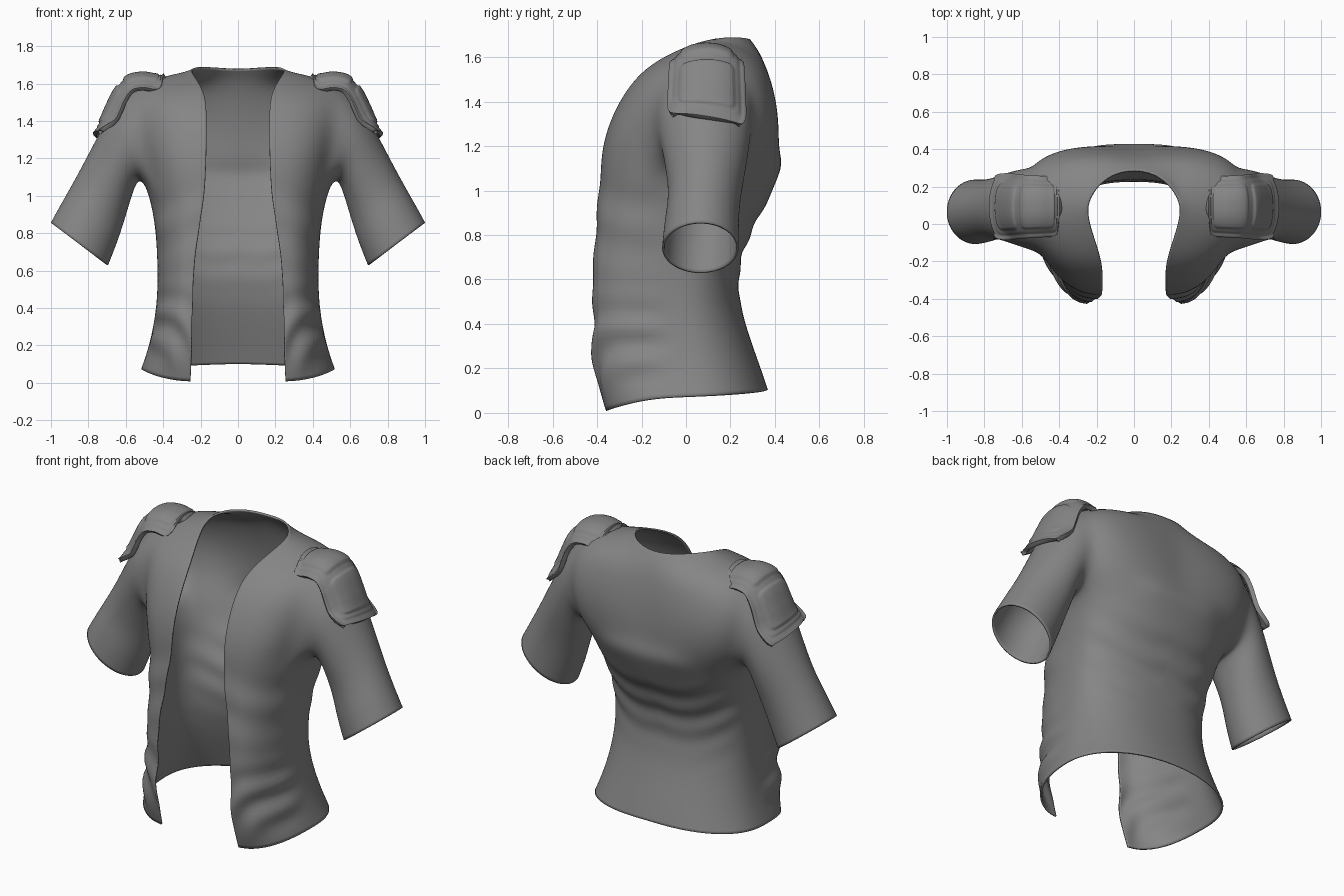
import bpy, bmesh, math
from mathutils import Vector as V

if "Cube" in bpy.data.objects:
    bpy.data.objects.remove(bpy.data.objects["Cube"])

cloth = bpy.data.materials.new("dark_grey")
cloth.diffuse_color = (.235, .235, .235, 1)
cloth.use_nodes = True
cloth.node_tree.nodes["Principled BSDF"].inputs["Base Color"].default_value = cloth.diffuse_color


def bez(a, b, c, t):
    return V(a) * (1 - t) ** 2 + V(b) * 2 * t * (1 - t) + V(c) * t * t


def catmull(pts, u):
    # smooth curve through points, u in 0..1
    n = len(pts) - 1
    i = min(int(u * n), n - 1)
    t = u * n - i
    p = [V(pts[max(0, min(n, i + k))]) for k in (-1, 0, 1, 2)]
    return 0.5 * (2 * p[1] + (p[2] - p[0]) * t + (2 * p[0] - 5 * p[1] + 4 * p[2] - p[3]) * t * t
                  + (3 * p[1] - p[0] - 3 * p[2] + p[3]) * t ** 3)


def sstep(a, b, x):
    t = max(0, min(1, (x - a) / (b - a)))
    return t * t * (3 - 2 * t)


def bump(z, mid, width):
    return math.exp(-((z - mid) / width) ** 2)


def make_object(bm, name):
    me = bpy.data.meshes.new(name)
    bm.to_mesh(me)
    bm.free()
    me.materials.append(cloth)
    ob = bpy.data.objects.new(name, me)
    bpy.context.collection.objects.link(ob)
    me.shade_smooth()
    return ob


# Lower torso rows: z back, z side, z front, half width, back y, side y, front y, front edge x
LOWER = [
    (.105, .075, .008, .52, .37, .02, -.36, .255),
    (.21, .2, .17, .475, .335, .0, -.415, .25),
    (.4, .4, .38, .435, .265, -.02, -.42, .245),
    (.6, .6, .6, .43, .222, -.02, -.42, .24),
    (.8, .8, .8, .44, .28, .0, -.41, .215),
    (.93, .93, .93, .46, .36, .03, -.395, .19),
    (1.06, 1.06, 1.08, .495, .42, .06, -.385, .175)]
# Upper rows: back centre, control, armhole back | armhole front, control, front edge
UPPER = [
    ((0, .415, 1.2), (.4, .45, 1.2), (.51, .29, 1.17), (.48, -.16, 1.18), (.42, -.38, 1.2), (.17, -.372, 1.23)),
    ((0, .4, 1.36), (.44, .46, 1.36), (.55, .31, 1.33), (.51, -.15, 1.34), (.4, -.33, 1.36), (.168, -.31, 1.39)),
    ((0, .375, 1.5), (.44, .41, 1.53), (.56, .28, 1.48), (.52, -.11, 1.48), (.38, -.24, 1.52), (.17, -.205, 1.54)),
    ((0, .34, 1.61), (.38, .34, 1.65), (.54, .19, 1.575), (.53, .0, 1.575), (.39, -.05, 1.615), (.225, -.05, 1.63))]
# Sleeve rings: outer x,z, inner x,z, y centre, y half-width
SLEEVE = [
    (.665, 1.49, .535, 1.09, .085, .215),
    (.775, 1.28, .57, .98, .09, .19),
    (.87, 1.1, .605, .86, .085, .165),
    (.945, .97, .64, .75, .07, .172),
    (1.006, .86, .69, .625, .065, .178)]

# Jacket half: columns 0-6 back, 6-10 side, 10-14 front
bm = bmesh.new()
G = {}
for r, (zb, zs, zf, w, yb, ys, yf, xe) in enumerate(LOWER):
    for c in range(15):
        if c <= 8:
            t = c / 8 * math.pi / 2
            x, y = w * math.sin(t) ** .88, ys + (yb - ys) * max(0, math.cos(t)) ** .88
            z = zb + (zs - zb) * c / 8
        else:
            t = (c - 8) / 6 * math.pi / 2
            x, y = xe + (w - xe) * max(0, math.cos(t)) ** .9, ys + (yf - ys) * math.sin(t) ** .9
            z = zs + (zf - zs) * sstep(0, 1, (c - 8) / 6)
        G[r, c] = bm.verts.new((x, y, z))
for r, (b0, b1, b2, f0, f1, f2) in enumerate(UPPER, 7):
    for c in range(7):
        G[r, c] = bm.verts.new(bez(b0, b1, b2, c / 6))
    for k in range(5):
        G[r, 10 + k] = bm.verts.new(bez(f0, f1, f2, k / 4))
# Back neckline and shoulder seam, shared by back and front
seam = [V((0, .3, 1.675)), V((.15, .265, 1.69))]
seam += [V((.27, .12, 1.69)).lerp(V((.53, .1, 1.605)), k / 4) for k in range(5)]
for c, p in enumerate(seam):
    G[11, c] = bm.verts.new(p)
for c in range(10, 15):
    G[11, c] = G[11, 16 - c]
for r in range(11):
    for c in range(14):
        if r < 6 or c < 6 or c >= 10:
            bm.faces.new((G[r, c], G[r, c + 1], G[r + 1, c + 1], G[r + 1, c]))
# Sleeve grown from the armhole loop
ring = [G[r, 6] for r in range(11, 5, -1)] + [G[6, c] for c in (7, 8, 9)] + [G[r, 10] for r in range(6, 11)]
n = len(ring)
for ox, oz, ix, iz, yc, yh in SLEEVE:
    new = []
    for i in range(n):
        a = math.tau * i / n
        k = .5 + .5 * math.cos(a)
        new.append(bm.verts.new((ix + (ox - ix) * k, yc + yh * math.sin(a), iz + (oz - iz) * k)))
    for i in range(n):
        j = (i + 1) % n
        bm.faces.new((ring[i], ring[j], new[j], new[i]))
    ring = new
bmesh.ops.recalc_face_normals(bm, faces=bm.faces)
if max(bm.faces, key=lambda f: f.calc_center_median().y).normal.y < 0:
    bmesh.ops.reverse_faces(bm, faces=bm.faces)
jacket = make_object(bm, "jacket")
m = jacket.modifiers.new("mirror", 'MIRROR')
m.merge_threshold = .002
s = jacket.modifiers.new("subdivision", 'SUBSURF')
s.levels = s.render_levels = 3
s.boundary_smooth = 'PRESERVE_CORNERS'
dg = bpy.context.evaluated_depsgraph_get()
mesh = bpy.data.meshes.new_from_object(jacket.evaluated_get(dg))
jacket.modifiers.clear()
jacket.data = mesh

# Cloth folds at the waist and back
normals = [v.normal.copy() for v in mesh.vertices]
for v, nrm in zip(mesh.vertices, normals):
    x, y, z = abs(v.co.x), v.co.y, v.co.z
    torso = 1 - sstep(.5, .58, x)
    front = sstep(.02, -.22, y) if y < -.22 else sstep(0, 1, (-.02 - y) / .2)
    back = sstep(.05, .2, y)
    d = .012 * front * bump(z, .3, .18) * math.sin(30 * z - 20 * x + 3 * math.sin(9 * x + 5 * z))
    d += .005 * front * bump(z, .85, .2) * math.sin(26 * z + 12 * x)
    d += .006 * back * bump(z, .74, .18) * math.sin(42 * z - 10 * x + 2 * math.sin(8 * x))
    d += .012 * back * bump(z, 1.12, .06) * (1 - sstep(.15, .35, x))
    v.co += nrm * d * torso
mesh.shade_smooth()
sol = jacket.modifiers.new("cloth_thickness", 'SOLIDIFY')
sol.thickness, sol.offset = .01, -1

# Shoulder pads: curved plate with rolled rim and two raised panels
PAD = [(.398, 0, 1.655), (.43, 0, 1.638), (.51, 0, 1.648), (.59, 0, 1.63),
       (.65, 0, 1.565), (.695, 0, 1.475), (.73, 0, 1.395), (.775, 0, 1.335)]


def panel(u, t, u0, u1, wide, soft):
    # rounded rectangle mask
    dx, dy, r = min(u - u0, u1 - u) * .55, (wide - abs(t)) * .17, .03
    d = min(dx, dy) if max(dx, dy) > r else r - math.hypot(max(0, r - dx), max(0, r - dy))
    return sstep(0, soft, d)


def shoulder_pad(side, name):
    bm = bmesh.new()
    nu, nt = 80, 56
    grid = []
    for i in range(nu + 1):
        u = i / nu
        p = catmull(PAD, u)
        a = math.radians(98 - 78 * sstep(.1, .95, u))
        nrm = V((math.cos(a), 0, math.sin(a)))
        half = (.158 + .025 * u) * (1 - .14 * abs(2 * u - 1) ** 10)
        row = []
        for j in range(nt + 1):
            t = 2 * j / nt - 1
            h = -.075 * abs(t) ** 2.4 * (1 - .5 * sstep(.75, 1, u))
            h += .007 * sstep(.88, .96, abs(t))
            h += .006 * panel(u, t, .07, .93, .87, .012)
            h += .011 * max(panel(u, t, .12, .48, .74, .014), panel(u, t, .53, .88, .74, .014))
            q = p + nrm * h
            z = q.z - .025 * t * sstep(.6, 1, u)
            row.append(bm.verts.new((side * q.x, .093 + half * t, z)))
        grid.append(row)
    for i in range(nu):
        for j in range(nt):
            f = (grid[i][j], grid[i + 1][j], grid[i + 1][j + 1], grid[i][j + 1])
            bm.faces.new(f if side > 0 else f[::-1])
    ob = make_object(bm, name)
    s = ob.modifiers.new("plate_thickness", 'SOLIDIFY')
    s.thickness, s.offset = .025, -1
    b = ob.modifiers.new("soft_edge", 'BEVEL')
    b.width, b.segments, b.limit_method, b.angle_limit = .004, 2, 'ANGLE', math.radians(60)


shoulder_pad(1, "shoulder_pad_left")
shoulder_pad(-1, "shoulder_pad_right")
